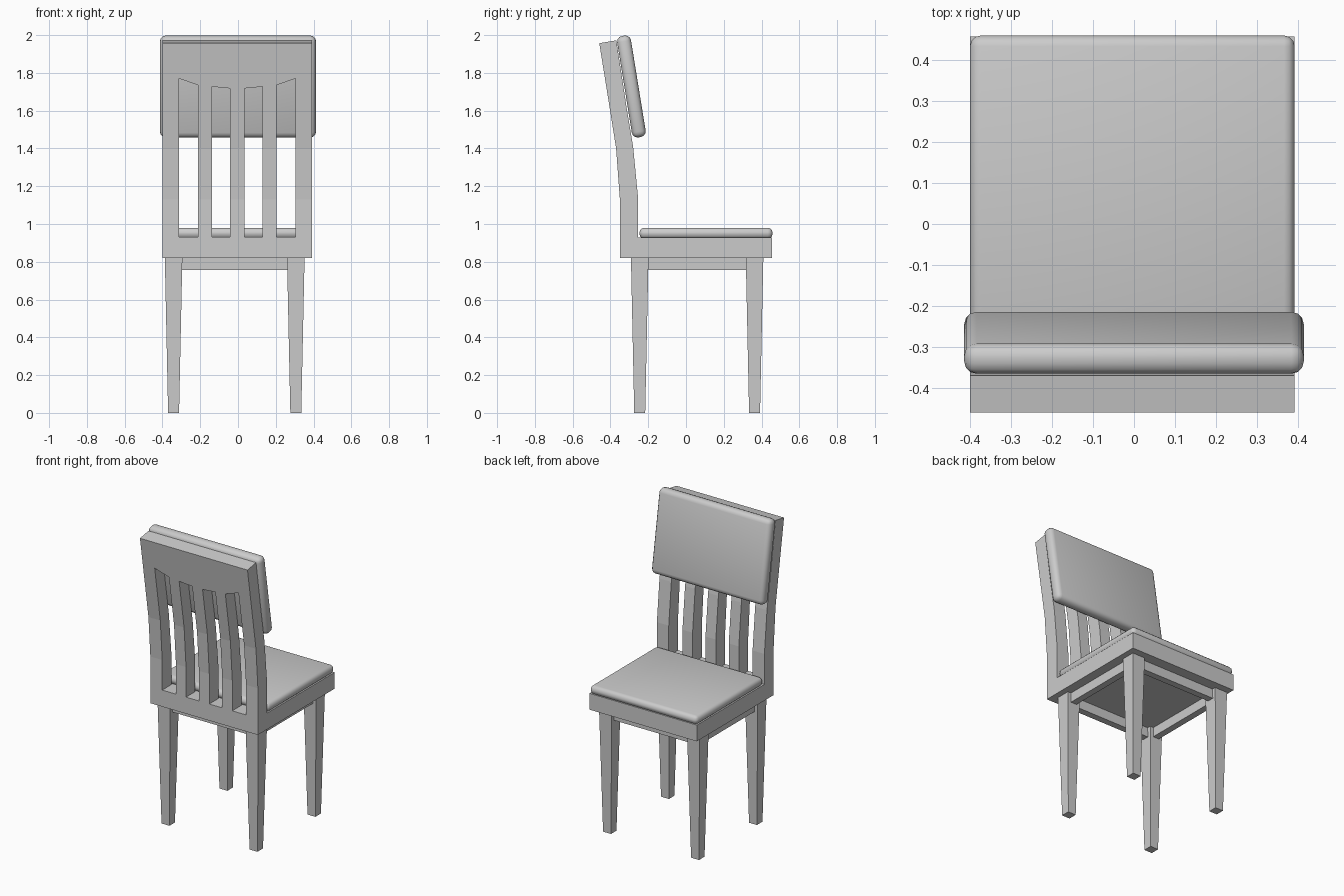
import bpy, bmesh
from math import radians
from mathutils import Vector, Matrix

if "Cube" in bpy.data.objects:
    bpy.data.objects.remove(bpy.data.objects["Cube"])

CX = -0.004  # frame centre line


def make(name, bm):
    bmesh.ops.recalc_face_normals(bm, faces=bm.faces)
    me = bpy.data.meshes.new(name)
    bm.to_mesh(me)
    bm.free()
    ob = bpy.data.objects.new(name, me)
    bpy.context.collection.objects.link(ob)
    return ob


def prism(bm, pts, offset):
    """Extrude a polygon of 3D points along an offset vector."""
    f = bm.faces.new([bm.verts.new(p) for p in pts])
    r = bmesh.ops.extrude_face_region(bm, geom=[f])
    vs = [v for v in r["geom"] if isinstance(v, bmesh.types.BMVert)]
    bmesh.ops.translate(bm, verts=vs, vec=Vector(offset))


def box(bm, x0, x1, y0, y1, z0, z1):
    prism(bm, [(x0, y0, z0), (x1, y0, z0), (x1, y1, z0), (x0, y1, z0)], (0, 0, z1 - z0))


def cushion(name, size, loc, tilt, bevel):
    bm = bmesh.new()
    bmesh.ops.create_cube(bm, size=1)
    bmesh.ops.scale(bm, verts=bm.verts, vec=size)
    bmesh.ops.bevel(bm, geom=list(bm.edges), offset=bevel, segments=3,
                    profile=0.5, affect='EDGES')
    bm.transform(Matrix.Translation(loc) @ Matrix.Rotation(radians(tilt), 4, 'X'))
    ob = make(name, bm)
    bpy.ops.object.select_all(action='DESELECT')
    bpy.context.view_layer.objects.active = ob
    ob.select_set(True)
    bpy.ops.object.shade_smooth_by_angle(angle=radians(35))


# Seat frame and curved back in one side profile (y, z)
profile = [(-0.35, 0.82), (0.456, 0.82), (0.456, 0.928), (-0.253, 0.928),
           (-0.253, 1.13), (-0.28, 1.41), (-0.315, 1.62), (-0.369, 1.972),
           (-0.459, 1.957), (-0.405, 1.62), (-0.37, 1.40), (-0.35, 1.13)]
bm = bmesh.new()
prism(bm, [(CX - 0.395, y, z) for y, z in profile], (0.79, 0, 0))
frame = make("seat_and_back_frame", bm)

# Four slots between the slats, with tops following a shallow arch
bm = bmesh.new()
for s in (-1, 1):
    for a, b, za, zb in ((0.038, 0.133, 1.718, 1.727), (0.207, 0.308, 1.735, 1.77)):
        prism(bm, [(CX + s * a, -0.6, 0.93), (CX + s * b, -0.6, 0.93),
                   (CX + s * b, -0.6, zb), (CX + s * a, -0.6, za)], (0, 0.5, 0))
cutter = make("slot_cutter", bm)
cutter.hide_render = True
cutter.hide_set(True)
mod = frame.modifiers.new("slots", 'BOOLEAN')
mod.operation = 'DIFFERENCE'
mod.solver = 'EXACT'
mod.object = cutter

# Tapered legs
LX, LY = (-0.341, 0.306), (-0.245, 0.363)
for i, x in enumerate(LX):
    for j, y in enumerate(LY):
        bm = bmesh.new()
        bmesh.ops.create_cube(bm, size=1)
        for v in bm.verts:
            w = 0.093 if v.co.z > 0 else 0.058
            v.co = (x + v.co.x * w, y + v.co.y * w, 0.825 if v.co.z > 0 else 0)
        make(("left", "right")[i] + ("_front", "_rear")[j] + "_leg", bm)

# Apron rails under the seat, between the legs
bm = bmesh.new()
for x in LX:
    box(bm, x - 0.022, x + 0.022, LY[0], LY[1], 0.757, 0.825)
for y in LY:
    box(bm, LX[0], LX[1], y - 0.022, y + 0.022, 0.757, 0.825)
make("apron", bm)

# Cushions
cushion("seat_cushion", (0.79, 0.705, 0.058), (CX, 0.106, 0.951), 0, 0.026)
cushion("back_cushion", (0.826, 0.074, 0.544), (0, -0.289, 1.728), 9.2, 0.03)
